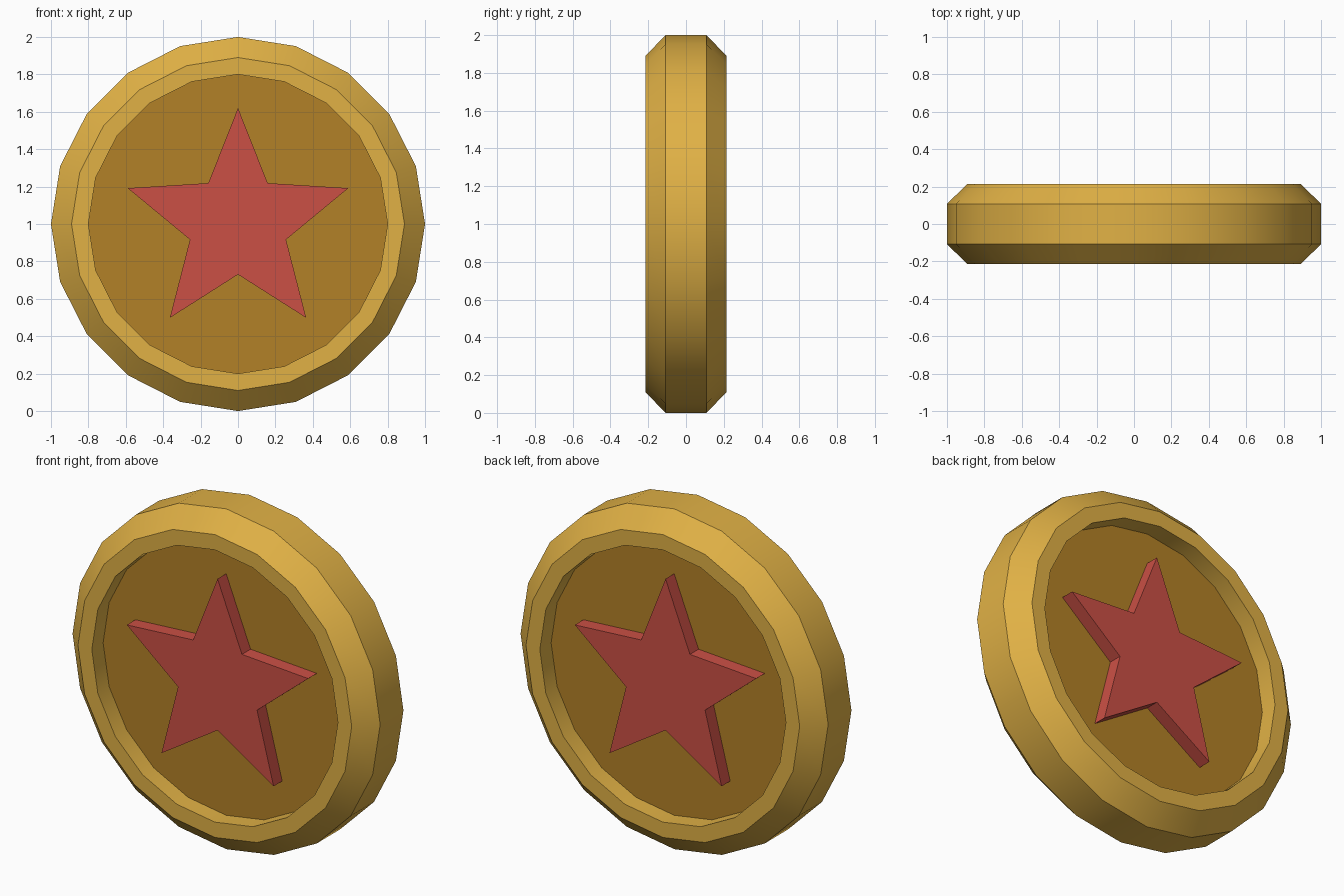
import bpy, bmesh, math

if "Cube" in bpy.data.objects:
    bpy.data.objects.remove(bpy.data.objects["Cube"])

SIDES = 20
CENTRE_Z = 1.0


def material(name, rgb):
    m = bpy.data.materials.new(name)
    m.diffuse_color = (*rgb, 1)
    m.use_nodes = True
    m.node_tree.nodes["Principled BSDF"].inputs["Base Color"].default_value = m.diffuse_color
    return m


def finish(name, bm, mat, smooth=False):
    bmesh.ops.recalc_face_normals(bm, faces=bm.faces[:])
    me = bpy.data.meshes.new(name)
    bm.to_mesh(me)
    bm.free()
    me.materials.append(mat)
    ob = bpy.data.objects.new(name, me)
    bpy.context.collection.objects.link(ob)
    if smooth:
        bpy.ops.object.select_all(action='DESELECT')
        ob.select_set(True)
        bpy.context.view_layer.objects.active = ob
        bpy.ops.object.shade_smooth_by_angle(angle=math.radians(30))
    return ob


def point(r, a, y):
    return (r * math.sin(a), y, CENTRE_Z + r * math.cos(a))


def prism(name, radii, half, mat):
    """Solid outline around the y axis, cycling through the given radii."""
    n = len(radii)
    bm = bmesh.new()
    front, back = ([bm.verts.new(point(r, math.tau * i / n, y))
                    for i, r in enumerate(radii)] for y in (-half, half))
    bm.faces.new(front)
    bm.faces.new(back)
    for i in range(n):
        j = (i + 1) % n
        bm.faces.new((front[i], front[j], back[j], back[i]))
    return finish(name, bm, mat)


gold = material("gold", (0.75, 0.44, 0.06))
dark_gold = material("dark_gold", (0.45, 0.22, 0.02))
red = material("red", (0.60, 0.08, 0.06))

# Chamfered rim: closed (radius, y) profile swept round the y axis
profile = [(0.8, -0.215), (0.89, -0.215), (1.0, -0.108),
           (1.0, 0.108), (0.89, 0.215), (0.8, 0.215)]
bm = bmesh.new()
rings = [[bm.verts.new(point(r, math.tau * i / SIDES, y)) for r, y in profile]
         for i in range(SIDES)]
for i in range(SIDES):
    a, b = rings[i], rings[(i + 1) % SIDES]
    for k in range(len(profile)):
        m = (k + 1) % len(profile)
        bm.faces.new((a[k], a[m], b[m], b[k]))
finish("rim", bm, gold, smooth=True)

# Recessed disc filling the rim
prism("disc", [0.8] * SIDES, 0.11, dark_gold)

# Raised star, showing on both faces
prism("star", [0.62, 0.27] * 5, 0.19, red)
